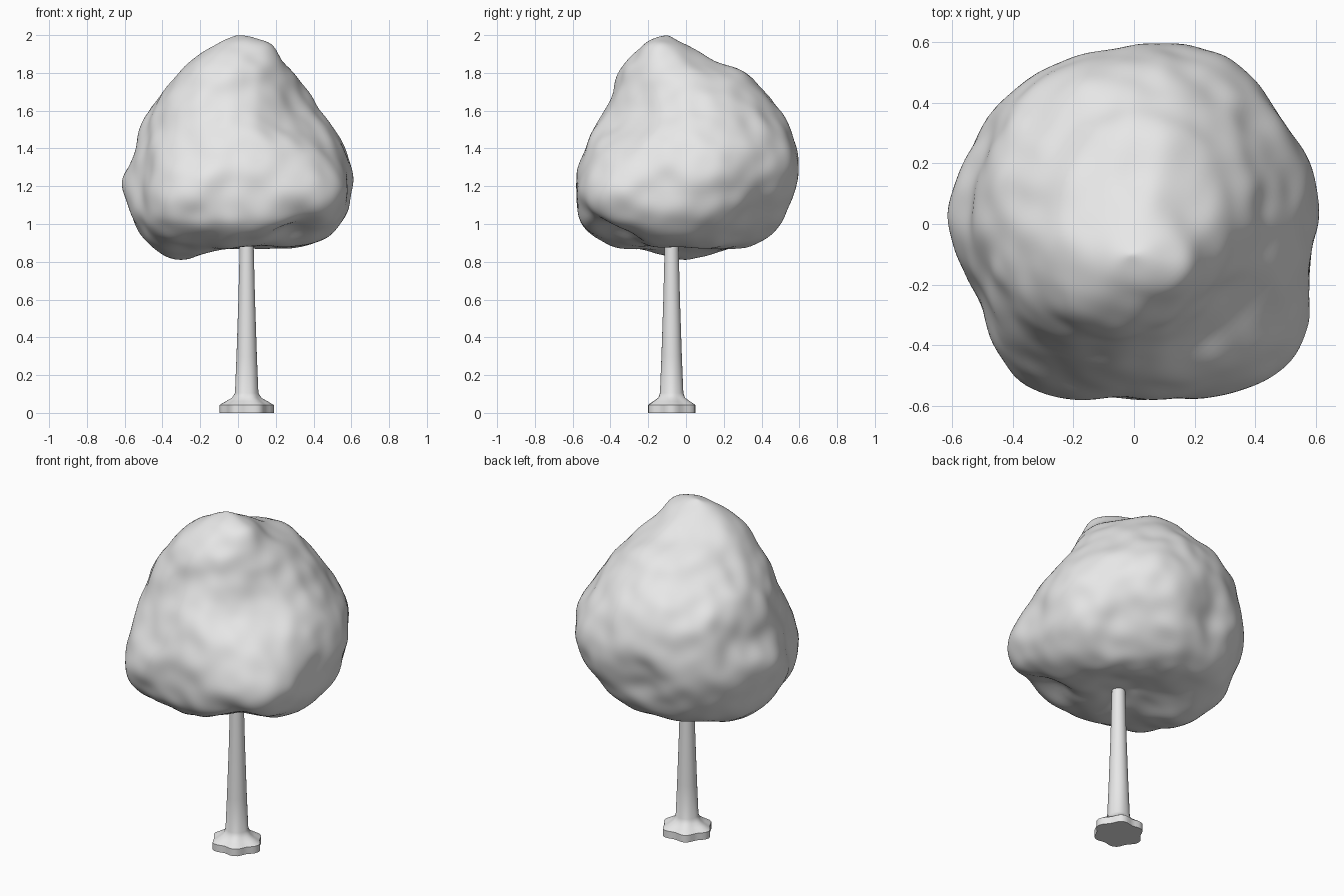
import bpy, bmesh, math
from mathutils import Vector, noise

if "Cube" in bpy.data.objects:
    bpy.data.objects.remove(bpy.data.objects["Cube"], do_unlink=True)

grey = bpy.data.materials.new("plain grey")
grey.use_nodes = True
colour = (0.8, 0.8, 0.8, 1)
grey.diffuse_color = colour
grey.node_tree.nodes["Principled BSDF"].inputs["Base Color"].default_value = colour


def finish(bm, name, angle):
    bmesh.ops.recalc_face_normals(bm, faces=bm.faces[:])
    mesh = bpy.data.meshes.new(name)
    bm.to_mesh(mesh)
    bm.free()
    ob = bpy.data.objects.new(name, mesh)
    bpy.context.collection.objects.link(ob)
    mesh.materials.append(grey)
    bpy.ops.object.select_all(action='DESELECT')
    ob.select_set(True)
    bpy.context.view_layer.objects.active = ob
    bpy.ops.object.shade_smooth_by_angle(angle=math.radians(angle))


# Trunk with a flared, lobed root plate: (height, radius, lobe depth)
SIDES = 40
profile = [(0, .13, .01), (.042, .13, .01), (.062, .1, .007), (.08, .074, .003),
           (.105, .062, 0), (.3, .054, 0), (.6, .044, 0), (1.0, .034, 0)]
bm = bmesh.new()
rings = []
for z, r, lobe in profile:
    ring = []
    for i in range(SIDES):
        a = math.tau * i / SIDES
        rr = r + lobe * math.cos(6 * a) + lobe * .4 * math.sin(2 * a + 1)
        ring.append(bm.verts.new((.046 + rr * math.cos(a), -.076 + rr * math.sin(a), z)))
    rings.append(ring)
for low, high in zip(rings, rings[1:]):
    for i in range(SIDES):
        j = (i + 1) % SIDES
        bm.faces.new((low[i], low[j], high[j], high[i]))
bm.faces.new(rings[0])
bm.faces.new(rings[-1])
finish(bm, "trunk", 35)

# Crown outline from bottom to top: (height, x min, x max, y min, y max)
outline = [(.885, 0, 0, 0, 0), (.87, -.25, .22, -.22, .22), (.9, -.46, .4, -.41, .38),
           (1.0, -.545, .54, -.555, .51), (1.2, -.595, .605, -.59, .59),
           (1.4, -.54, .57, -.54, .585), (1.6, -.475, .44, -.425, .495),
           (1.78, -.325, .31, -.365, .345), (1.87, -.25, .235, -.31, .13),
           (1.96, -.1, .16, -.22, -.03), (2.0, -.01, -.01, -.1, -.1)]
steps = [0]
for p, q in zip(outline, outline[1:]):
    rp, rq = (p[2] - p[1]) / 2, (q[2] - q[1]) / 2
    steps.append(steps[-1] + math.hypot(q[0] - p[0], rq - rp))


def section(t):
    """Smoothly interpolated outline row at fraction t of its length."""
    d = t * steps[-1]
    k = max(i for i in range(len(steps) - 1) if steps[i] <= d + 1e-9)
    f = min(1, (d - steps[k]) / (steps[k + 1] - steps[k]))
    p = [outline[min(max(k + o, 0), len(outline) - 1)] for o in (-1, 0, 1, 2)]
    return [b + .5 * f * (c - a + f * (2 * a - 5 * b + 4 * c - e + f * (3 * (b - c) + e - a)))
            for a, b, c, e in zip(*p)]


# Bulges and hollows: (centre, push, reach)
lumps = [((.46, -.44, 1.13), (.07, -.06, 0), .24), ((.36, -.34, 1.62), (-.04, .04, 0), .22),
         ((-.32, .0, .87), (0, 0, -.058), .18), ((.27, -.37, .93), (-.01, .03, .07), .13),
         ((-.4, -.44, 1.05), (-.03, -.035, 0), .18), ((.38, .38, .97), (-.03, -.03, .03), .2),
         ((-.54, -.26, 1.2), (.03, .02, 0), .14), ((.05, -.08, .88), (0, 0, .025), .14),
         ((-.1, .56, 1.18), (.01, -.06, 0), .13), ((.59, -.1, 1.2), (-.02, 0, 0), .1),
         ((-.3, -.26, 1.75), (-.02, -.02, 0), .18), ((-.6, .05, 1.2), (-.02, 0, 0), .13),
         ((-.25, .26, 1.75), (.03, -.03, 0), .18), ((.25, .53, 1.3), (.01, .025, 0), .17),
         ((-.4, -.4, 1.45), (-.015, -.015, 0), .15), ((.03, -.6, 1.15), (0, .02, 0), .12),
         ((-.27, -.53, 1.15), (0, -.03, 0), .13), ((-.42, .4, 1.42), (-.012, .012, 0), .15)]

# Crown: a fine ball wrapped onto the outline, then lumped and roughened
bm = bmesh.new()
bmesh.ops.create_icosphere(bm, subdivisions=6, radius=1)
for v in bm.verts:
    t = 1 - math.acos(max(-1, min(1, v.co.z))) / math.pi
    flat = Vector((v.co.x, v.co.y))
    if flat.length > 1e-6:
        flat.normalize()
    z, x0, x1, y0, y1 = section(t)
    v.co = ((x0 + x1) / 2 + flat.x * (x1 - x0) / 2, (y0 + y1) / 2 + flat.y * (y1 - y0) / 2, z)
    move = Vector()
    for centre, push, reach in lumps:
        d = (v.co - Vector(centre)).length / reach
        move += Vector(push) * math.exp(-d * d)
    v.co += move
bm.normal_update()
bumps = [(v, v.normal * (.012 * noise.noise(v.co * 5 + Vector((3, 1, 7)))
                         + .014 * noise.noise(v.co * 9))) for v in bm.verts]
for v, offset in bumps:
    v.co += offset
for _ in range(3):
    bmesh.ops.smooth_vert(bm, verts=bm.verts[:], factor=.5, use_axis_x=True,
                          use_axis_y=True, use_axis_z=True)
finish(bm, "crown", 60)
